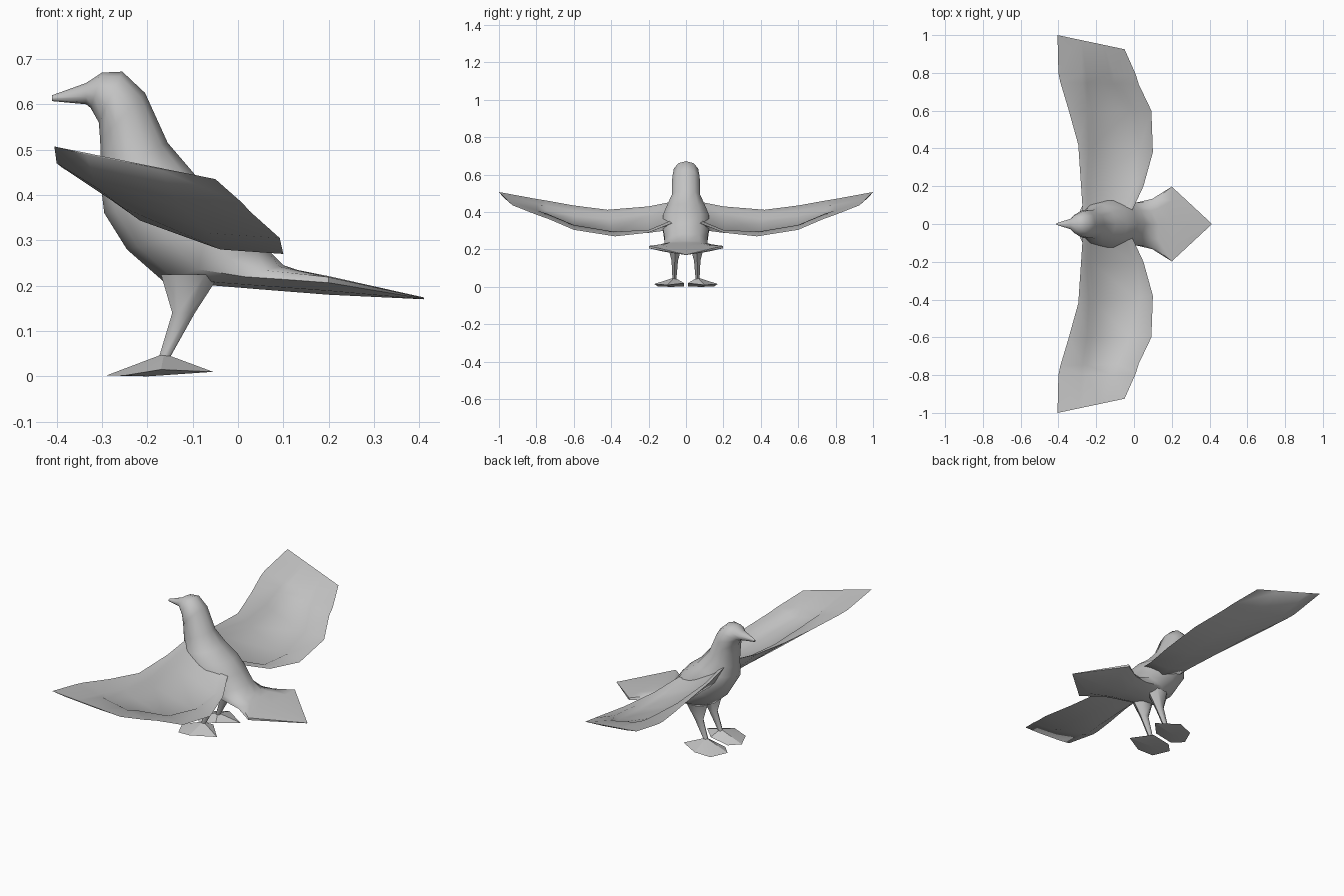
import bpy
import bmesh
import math
from mathutils import Vector

cube = bpy.data.objects.get("Cube")
if cube:
    bpy.data.objects.remove(cube, do_unlink=True)

grey = bpy.data.materials.new("plumage_grey")
grey.use_nodes = True
colour = (0.55, 0.55, 0.55, 1)
grey.diffuse_color = colour
grey.node_tree.nodes["Principled BSDF"].inputs["Base Color"].default_value = colour


def finish(name, bm, sharp_angle):
    """Turn a bmesh into a shaded object."""
    bmesh.ops.recalc_face_normals(bm, faces=bm.faces)
    mesh = bpy.data.meshes.new(name)
    bm.to_mesh(mesh)
    bm.free()
    mesh.materials.append(grey)
    obj = bpy.data.objects.new(name, mesh)
    bpy.context.collection.objects.link(obj)
    bpy.ops.object.select_all(action="DESELECT")
    obj.select_set(True)
    bpy.context.view_layer.objects.active = obj
    bpy.ops.object.shade_smooth_by_angle(angle=math.radians(sharp_angle))
    return obj


def loft(name, rings, sharp_angle=60):
    """Skin closed rings that all have the same number of points."""
    bm = bmesh.new()
    loops = [[bm.verts.new(p) for p in ring] for ring in rings]
    count = len(loops[0])
    for a, b in zip(loops, loops[1:]):
        for i in range(count):
            j = (i + 1) % count
            bm.faces.new((a[i], a[j], b[j], b[i]))
    bm.faces.new(loops[0])
    bm.faces.new(loops[-1])
    return finish(name, bm, sharp_angle)


def body_ring(low_x, low_z, high_x, high_z, width, lift=0.0, sides=10):
    """Oval ring between an underside point and a back point."""
    low, high = Vector((low_x, 0, low_z)), Vector((high_x, 0, high_z))
    ring = []
    for i in range(sides):
        turn = math.tau * i / sides
        along = 0.5 - 0.5 * math.cos(turn) + lift * math.sin(turn) ** 2
        ring.append(low.lerp(high, along) + Vector((0, width * math.sin(turn), 0)))
    return ring


# Body from beak to tail tip: underside x z, back x z, half width, lift
body = [
    (-.41, .607, -.41, .62, .004),
    (-.335, .60, -.335, .647, .03),
    (-.325, .592, -.30, .67, .05),
    (-.307, .56, -.255, .672, .068),
    (-.304, .52, -.205, .625, .077),
    (-.302, .45, -.155, .515, .08),
    (-.30, .40, -.095, .445, .11),
    (-.295, .36, -.03, .395, .13),
    (-.245, .28, .02, .34, .13),
    (-.165, .21, .06, .285, .12),
    (-.05, .20, .10, .245, .12, .1),
    (.06, .191, .13, .235, .14, .2),
    (.2, .18, .2, .22, .208, .35),
    (.41, .17, .41, .174, .003),
]
loft("body", [body_ring(*row) for row in body])

# Wing stations: leading edge, trailing edge, hollow start, hollow end,
# hollow depth, underside bulge
wing = [
    ((-.27, .05, .46), (-.02, .05, .35), .1, .9, 0, .08),
    ((-.28, .2, .43), (.05, .2, .29), .09, .9, .018, .05),
    ((-.295, .42, .412), (.1, .38, .27), .14, .82, .02, .04),
    ((-.345, .6, .435), (.092, .6, .305), .22, .8, .02, .035),
    ((-.39, .75, .462), (.025, .74, .365), .28, .73, .02, .03),
    ((-.4, .8, .47), (.01, .79, .382), .3, .72, 0, .02),
    ((-.405, 1, .507), (-.05, .925, .435), .3, .7, 0, .004),
]


def wing_ring(lead, trail, start, end, depth, bulge, side):
    profile = [(0, 0), (start, 0), (start + .06, depth), (end - .06, depth),
               (end, 0), (1, 0), (.65, bulge), (.2, bulge)]
    ring = []
    for along, drop in profile:
        p = Vector(lead).lerp(Vector(trail), along)
        ring.append((p.x, p.y * side, p.z - drop))
    return ring


# Leg levels: x, y, z, half length, half width
leg = [
    (-.105, .06, .225, .065, .045),
    (-.12, .06, .14, .025, .02),
    (-.163, .062, .04, .012, .012),
]


def leg_ring(x, y, z, length, width, side):
    ring = []
    for i in range(6):
        turn = math.tau * i / 6
        ring.append((x + length * math.cos(turn),
                     side * (y + width * math.sin(turn)), z))
    return ring


# Webbed foot outline around the ankle
foot_outline = [(-.29, .06, .002), (-.25, .15, .002), (-.17, .17, .015),
                (-.055, .1, .01), (-.14, .01, .02), (-.24, .01, .002)]


def foot(name, side):
    bm = bmesh.new()
    rim = [bm.verts.new((x, y * side, z)) for x, y, z in foot_outline]
    ankle = bm.verts.new((-.163, .062 * side, .05))
    sole = bm.verts.new((-.2, .08 * side, 0))
    for a, b in zip(rim, rim[1:] + rim[:1]):
        bm.faces.new((a, b, ankle))
        bm.faces.new((b, a, sole))
    finish(name, bm, 20)


# Paired limbs
for label, side in (("near", -1), ("far", 1)):
    loft(label + "_wing", [wing_ring(*row, side) for row in wing], 75)
    loft(label + "_leg", [leg_ring(*row, side) for row in leg])
    foot(label + "_foot", side)
